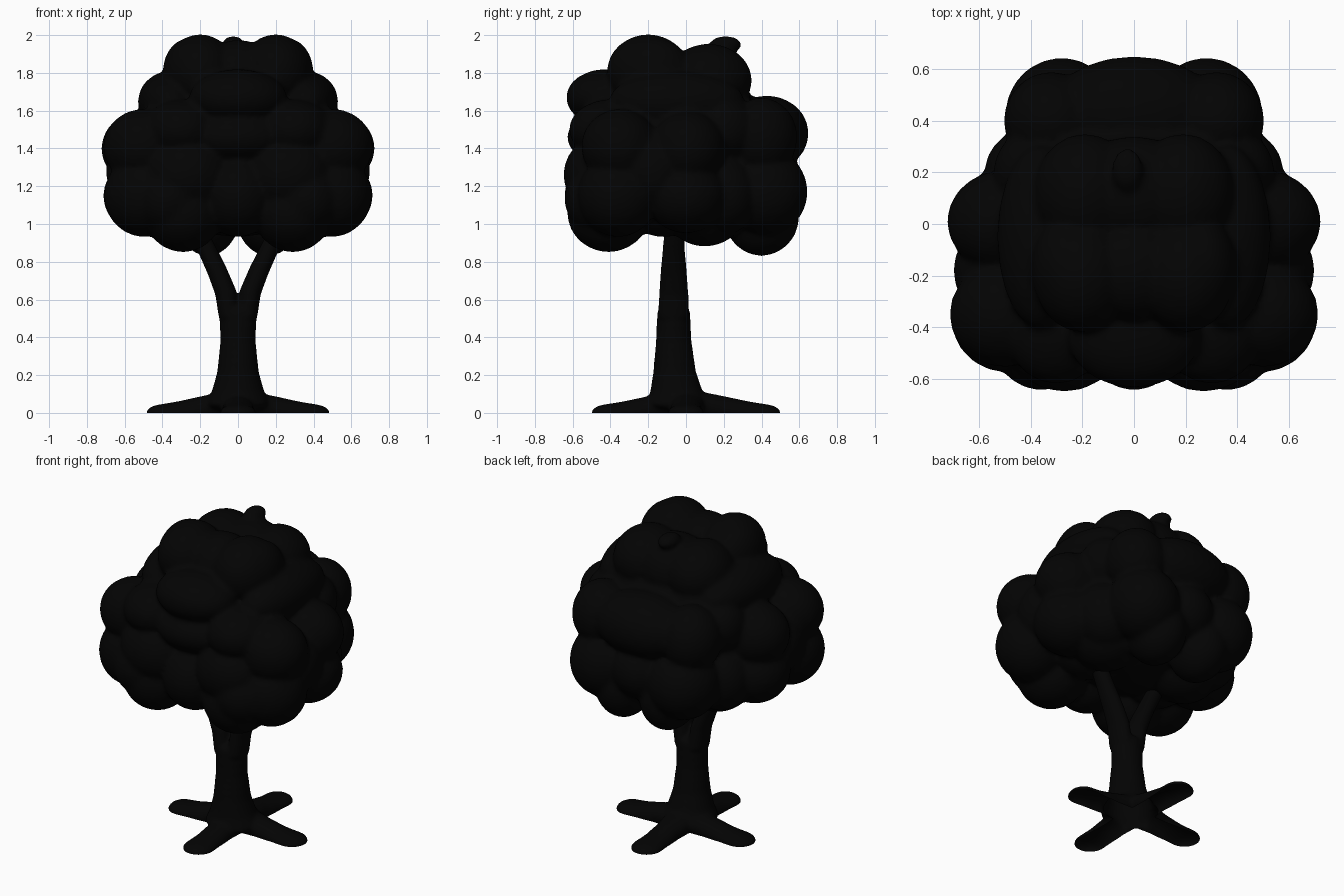
import bpy
import bmesh
from mathutils import Matrix, Vector

if "Cube" in bpy.data.objects:
    bpy.data.objects.remove(bpy.data.objects["Cube"], do_unlink=True)

dark = bpy.data.materials.new("near_black")
dark.use_nodes = True
colour = (0.001, 0.001, 0.001, 1)
dark.diffuse_color = colour
dark.node_tree.nodes["Principled BSDF"].inputs["Base Color"].default_value = colour


def ball(bm, centre, radii, mirror=False):
    """Add an ellipsoid, and its twin on the other side if asked."""
    for side in ((1, -1) if mirror else (1,)):
        place = Matrix.Translation((centre[0] * side, centre[1], centre[2]))
        bmesh.ops.create_icosphere(bm, subdivisions=3, radius=1,
                                   matrix=place @ Matrix.Diagonal((*radii, 1)))


def limb(bm, keys, mirror=False, steps=10):
    """Sweep an ellipsoid along (centre, radii) keys."""
    for (c0, r0), (c1, r1) in zip(keys, keys[1:]):
        for i in range(steps + 1):
            t = i / steps
            ball(bm, Vector(c0).lerp(Vector(c1), t), Vector(r0).lerp(Vector(r1), t), mirror)


def fuse(name, bm, voxel, rounds):
    """Weld overlapping volumes into one smooth skin, cut off at the ground."""
    mesh = bpy.data.meshes.new(name)
    bm.to_mesh(mesh)
    bm.free()
    obj = bpy.data.objects.new(name, mesh)
    bpy.context.collection.objects.link(obj)
    remesh = obj.modifiers.new("weld", 'REMESH')
    remesh.mode = 'VOXEL'
    remesh.voxel_size = voxel
    soften = obj.modifiers.new("soften", 'SMOOTH')
    soften.iterations = rounds
    bpy.context.view_layer.update()
    graph = bpy.context.evaluated_depsgraph_get()
    skin = bpy.data.meshes.new_from_object(obj.evaluated_get(graph))
    obj.modifiers.clear()
    cut = bmesh.new()
    cut.from_mesh(skin)
    bmesh.ops.bisect_plane(cut, geom=cut.verts[:] + cut.edges[:] + cut.faces[:],
                           plane_co=(0, 0, 0), plane_no=(0, 0, 1), clear_inner=True)
    for face in cut.faces:
        face.smooth = True
    cut.to_mesh(skin)
    cut.free()
    obj.data = skin
    skin.name = name
    skin.materials.clear()
    skin.materials.append(dark)
    return obj


# Trunk with a forked top
bm = bmesh.new()
limb(bm, [((0, -.04, .05), (.17, .17, .05)),
          ((0, -.05, .11), (.14, .14, .05)),
          ((0, -.06, .21), (.112, .115, .05)),
          ((0, -.065, .38), (.094, .095, .05)),
          ((0, -.065, .53), (.1, .088, .05))])
limb(bm, [((.048, -.065, .52), (.056, .084, .05)),
          ((.066, -.065, .64), (.057, .078, .05)),
          ((.11, -.065, .75), (.053, .07, .05)),
          ((.162, -.065, .86), (.049, .06, .05)),
          ((.24, -.06, 1.02), (.047, .05, .05))], mirror=True)

# Four flat paddle-shaped roots along the axes
root = [(.08, .04, .1, .07), (.18, .02, .085, .07), (.3, 0, .088, .063), (.39, 0, .096, .047)]
for dx, dy in ((1, 0), (-1, 0), (0, 1), (0, -1)):
    limb(bm, [((dx * d, dy * d * 1.04, z), (w, w, h)) for d, z, w, h in root])
fuse("trunk_and_roots", bm, .012, 4)

# Crown: paired leaf lobes
bm = bmesh.new()
pairs = [
    # top cap and shoulder ring
    ((.2, -.2, 1.805), (.19, .22, .2)),
    ((.26, -.17, 1.8), (.14, .2, .185)),
    ((.19, .12, 1.76), (.2, .23, .195)),
    ((.19, .14, 1.62), (.2, .21, .18)),
    ((.36, -.05, 1.65), (.17, .36, .16)),
    # sides
    ((.5, .01, 1.4), (.225, .2, .2)),
    ((.5, -.35, 1.41), (.215, .205, .2)),
    ((.5, -.18, 1.28), (.2, .2, .22)),
    ((.495, -.36, 1.15), (.215, .215, .22)),
    ((.5, 0, 1.15), (.215, .215, .2)),
    # front
    ((.27, -.42, 1.26), (.24, .23, .22)),
    ((.36, -.42, 1.13), (.2, .225, .2)),
    ((.3, -.4, 1.5), (.2, .22, .16)),
    ((.29, -.41, 1.06), (.21, .22, .21)),
    # underside
    ((.3, .1, 1.08), (.22, .22, .2)),
    ((.27, -.12, 1.1), (.2, .2, .17)),
    # back
    ((.32, .4, 1.46), (.185, .19, .21)),
    ((.28, .42, 1.17), (.22, .225, .23)),
    ((.16, .4, 1.04), (.17, .2, .21)),
    ((.38, .2, 1.15), (.2, .18, .21)),
    ((.38, .2, 1.5), (.165, .17, .17)),
]
for centre, radii in pairs:
    ball(bm, centre, radii, mirror=True)

# Crown: core, centre lobes and the small bud on top
ball(bm, (0, -.02, 1.38), (.56, .5, .45))
ball(bm, (0, -.18, 1.8), (.2, .2, .175))
ball(bm, (0, .12, 1.75), (.26, .22, .2))
ball(bm, (0, -.43, 1.67), (.26, .205, .15))
ball(bm, (0, -.4, 1.46), (.28, .23, .15))
ball(bm, (0, -.42, 1.15), (.2, .225, .22))
ball(bm, (0, .43, 1.48), (.34, .22, .2))
ball(bm, (0, .42, 1.2), (.2, .215, .2))
ball(bm, (-.025, .21, 1.95), (.06, .085, .045))
fuse("leaf_crown", bm, .016, 5)
